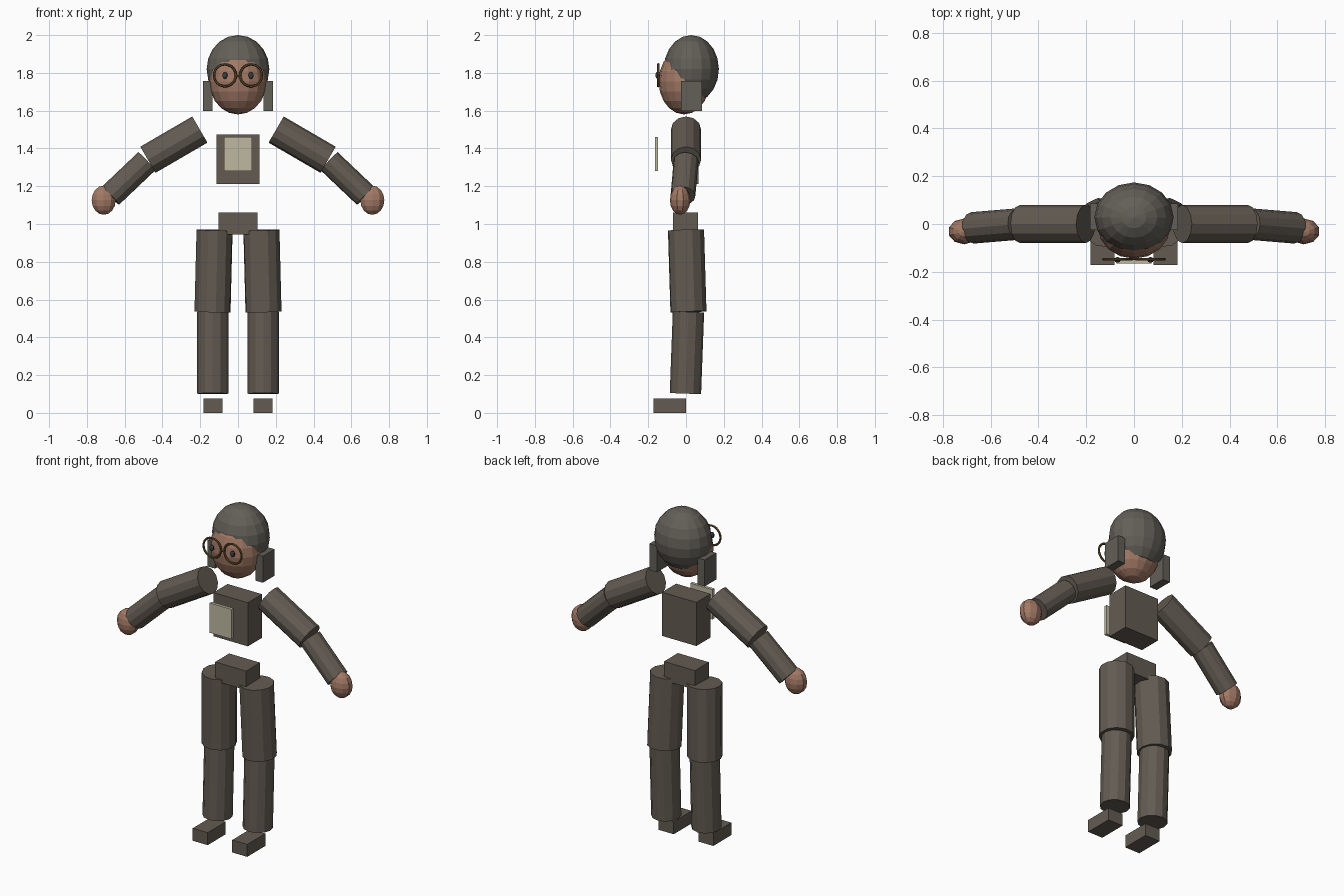
import bpy
from mathutils import Vector

if "Cube" in bpy.data.objects:
    bpy.data.objects.remove(bpy.data.objects["Cube"])


def material(name, rgb):
    m = bpy.data.materials.new(name)
    m.diffuse_color = (*rgb, 1)
    m.use_nodes = True
    m.node_tree.nodes["Principled BSDF"].inputs["Base Color"].default_value = m.diffuse_color
    return m


CLOTH = material("dark_taupe", (0.125, 0.105, 0.085))
HAIR = material("dark_grey_hair", (0.125, 0.115, 0.098))
SKIN = material("skin", (0.36, 0.19, 0.13))
PAPER = material("pale_cream", (0.52, 0.48, 0.36))
FRAME = material("bronze", (0.14, 0.08, 0.025))
EYE = material("eye_dark", (0.045, 0.045, 0.045))


def finish(name, mat):
    ob = bpy.context.object
    ob.name = name
    ob.data.materials.append(mat)
    return ob


def box(name, lo, hi, mat):
    lo, hi = Vector(lo), Vector(hi)
    bpy.ops.mesh.primitive_cube_add(size=1, location=(lo + hi) / 2)
    bpy.context.object.scale = hi - lo
    return finish(name, mat)


def ball(name, centre, radii, mat, segments=16, rings=10):
    bpy.ops.mesh.primitive_uv_sphere_add(segments=segments, ring_count=rings, radius=1, location=centre)
    bpy.context.object.scale = radii
    return finish(name, mat)


def limb(name, a, b, radius, mat, sides=12):
    a, b = Vector(a), Vector(b)
    bpy.ops.mesh.primitive_cylinder_add(vertices=sides, radius=radius, depth=(b - a).length, location=(a + b) / 2)
    ob = bpy.context.object
    ob.rotation_euler = (b - a).to_track_quat('Z', 'Y').to_euler()
    return finish(name, mat)


# Head and hair: two overlapping ellipsoids
ball("head", (0, -0.01, 1.755), (0.152, 0.135, 0.175), SKIN)
ball("hair", (0, 0.028, 1.82), (0.166, 0.146, 0.18), HAIR)

# Body blocks and chest panel
box("torso", (-0.115, -0.07, 1.212), (0.115, 0.065, 1.475), CLOTH)
box("chest_panel", (-0.073, -0.165, 1.28), (0.073, -0.147, 1.46), PAPER)
box("pelvis", (-0.103, -0.07, 0.945), (0.103, 0.063, 1.06), CLOTH)

# Glasses bridge
limb("glasses_bridge", (-0.012, -0.147, 1.785), (0.012, -0.147, 1.785), 0.005, FRAME, 6)

for side, s in (("left", -1), ("right", 1)):
    # Side hair block
    x0, x1 = sorted((s * 0.135, s * 0.184))
    box(side + "_hair_lock", (x0, -0.026, 1.597), (x1, 0.085, 1.757), HAIR)

    # Eye and glasses ring
    ball(side + "_eye", (s * 0.069, -0.15, 1.787), (0.014, 0.012, 0.019), EYE, 10, 6)
    bpy.ops.mesh.primitive_torus_add(major_radius=0.058, minor_radius=0.0065, major_segments=24,
                                     minor_segments=6, location=(s * 0.069, -0.147, 1.787),
                                     rotation=(1.5708, 0, 0))
    finish(side + "_glasses_ring", FRAME)

    # Arm
    limb(side + "_upper_arm", (s * 0.202, 0, 1.5), (s * 0.477, 0, 1.34), 0.08, CLOTH)
    limb(side + "_forearm", (s * 0.483, 0, 1.332), (s * 0.675, -0.016, 1.15), 0.066, CLOTH)
    ball(side + "_hand", (s * 0.711, -0.031, 1.126), (0.067, 0.054, 0.077), SKIN, 10, 8)

    # Leg
    limb(side + "_thigh", (s * 0.124, 0, 0.968), (s * 0.135, 0.013, 0.535), 0.097, CLOTH)
    limb(side + "_shin", (s * 0.134, 0.013, 0.535), (s * 0.134, -0.003, 0.102), 0.083, CLOTH)
    x0, x1 = sorted((s * 0.082, s * 0.182))
    box(side + "_foot", (x0, -0.172, 0), (x1, 0, 0.075), CLOTH)
